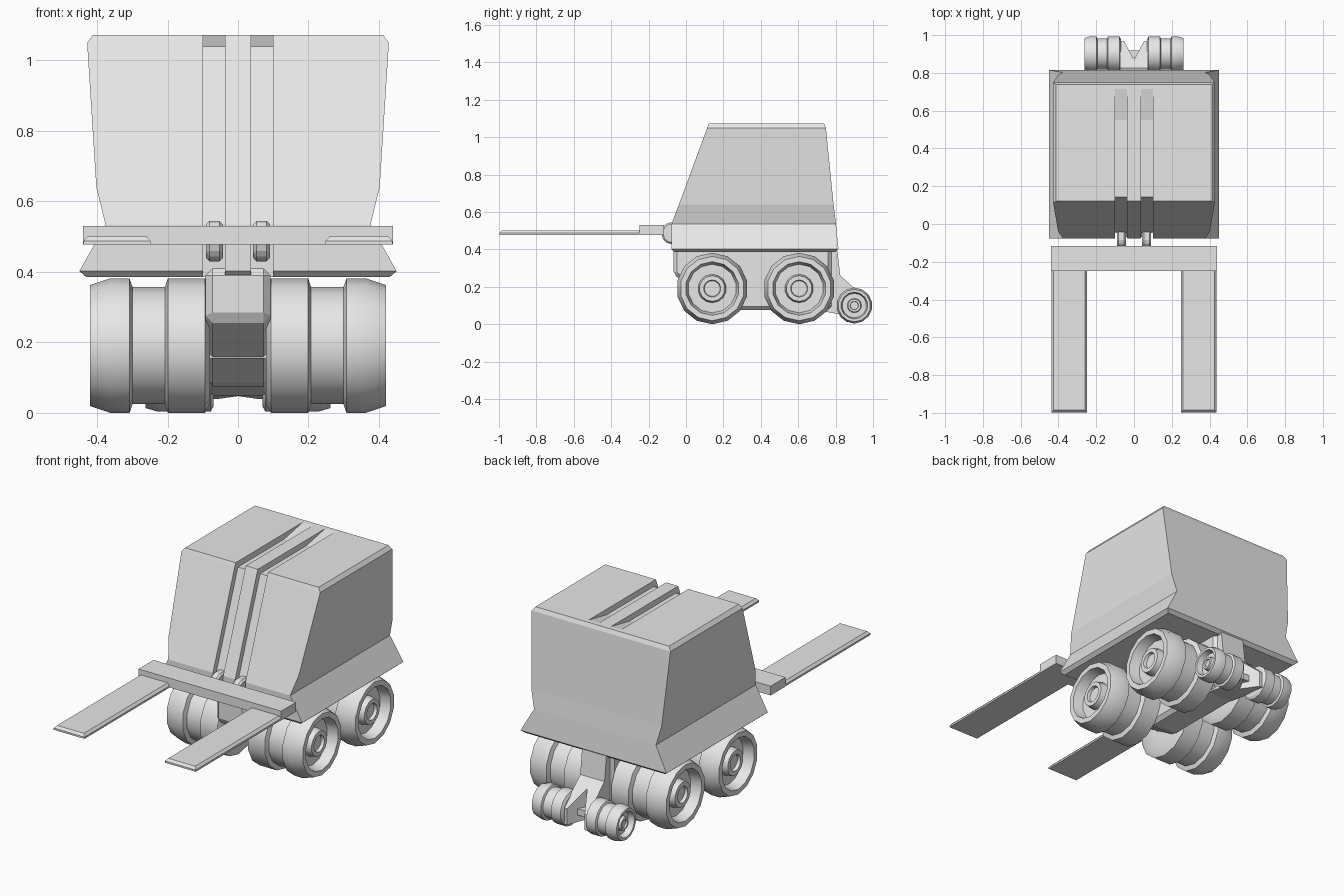
import bpy, bmesh, math

if "Cube" in bpy.data.objects:
    bpy.data.objects.remove(bpy.data.objects["Cube"])

grey = bpy.data.materials.new("light_grey")
grey.use_nodes = True
grey.diffuse_color = (0.8, 0.8, 0.8, 1)
grey.node_tree.nodes["Principled BSDF"].inputs["Base Color"].default_value = (0.8, 0.8, 0.8, 1)


def make(name, bm):
    bmesh.ops.recalc_face_normals(bm, faces=bm.faces)
    mesh = bpy.data.meshes.new(name)
    bm.to_mesh(mesh)
    bm.free()
    mesh.materials.append(grey)
    ob = bpy.data.objects.new(name, mesh)
    bpy.context.collection.objects.link(ob)
    return ob


def loft(name, rings):
    """Join closed loops of equal length and cap both ends."""
    bm = bmesh.new()
    loops = [[bm.verts.new(p) for p in ring] for ring in rings]
    n = len(loops[0])
    for a, b in zip(loops, loops[1:]):
        for i in range(n):
            j = (i + 1) % n
            bm.faces.new((a[i], a[j], b[j], b[i]))
    bm.faces.new(loops[0])
    bm.faces.new(loops[-1])
    return make(name, bm)


def slab(name, profile, x0, x1):
    """Extrude a (y, z) side profile across x."""
    return loft(name, [[(x, y, z) for y, z in profile] for x in (x0, x1)])


def box(name, x0, x1, y0, y1, z0, z1):
    return slab(name, [(y0, z0), (y1, z0), (y1, z1), (y0, z1)], x0, x1)


def activate(ob):
    bpy.ops.object.select_all(action='DESELECT')
    ob.select_set(True)
    bpy.context.view_layer.objects.active = ob


def bevel(ob, width):
    mod = ob.modifiers.new("edge_bevel", 'BEVEL')
    mod.width = width
    mod.segments = 1


def cut(ob, cutter):
    mod = ob.modifiers.new("cut", 'BOOLEAN')
    mod.operation = 'DIFFERENCE'
    mod.object = cutter
    activate(ob)
    bpy.ops.object.modifier_apply(modifier=mod.name)
    bpy.data.objects.remove(cutter)


def wheel(name, side, x_in, width, y, z, r, sides=14):
    """Lathe a grooved tyre with a recessed rim and raised hub around x."""
    profile = [(0, .42), (0, .86), (.04, 1), (.35, 1), (.375, .87), (.645, .87),
               (.67, 1), (.83, 1), (1, .9), (1, .75), (.83, .68), (.83, .4),
               (.95, .36), (.95, .24), (.9, .22)]
    rings = []
    for t, k in profile:
        x = side * (x_in + t * width)
        angles = [2 * math.pi * (i + .5) / sides for i in range(sides)]
        rings.append([(x, y + r * k * math.cos(a), z + r * k * math.sin(a)) for a in angles])
    ob = loft(name, rings)
    activate(ob)
    bpy.ops.object.shade_smooth_by_angle(angle=math.radians(28))


# Flared hood: height, half width, front, back
sections = [(.385, .43, -.06, .795), (.402, .45, -.078, .815), (.535, .376, -.078, .802),
            (.64, .402, -.038, .789), (1.05, .428, .113, .748), (1.072, .412, .122, .738)]
hood = loft("hood", [[(-w, f, z), (w, f, z), (w, b, z), (-w, b, z)]
                     for z, w, f, b in sections])

# Twin channels running up the front and fading out along the top
channel = [(-.3, .3), (-.045, .3), (-.045, .535), (.142, 1.04), (.55, 1.04),
           (.72, 1.073), (.72, 1.3), (-.3, 1.3)]
for s in (-1, 1):
    cut(hood, slab("channel_cutter", channel, s * .037, s * .1))

# Central chassis under the hood
chassis = slab("chassis", [(-.068, .41), (-.068, .265), (.24, .075), (.78, .075), (.78, .41)],
               -.092, .092)
bevel(chassis, .02)

# Tail arm with a forked end
tail = slab("tail_arm", [(.7, .4), (.808, .4), (.825, .26), (.97, .13), (.97, .04),
                         (.84, .05), (.7, .075)], -.075, .075)
notch = loft("notch_cutter", [[(0, .87, z), (.07, 1, z), (-.07, 1, z)] for z in (-.2, .6)])
cut(tail, notch)

# Lift carriage bar
box("lift_bar", -.44, .44, -.248, -.117, .478, .53)

# Wheels, fork prongs and hinges, mirrored left and right
knob = [(-.03, .545), (-.095, .545), (-.122, .525), (-.135, .49), (-.122, .45),
        (-.095, .43), (-.03, .43)]
for side, label in ((1, "left"), (-1, "right")):
    wheel("front_wheel_" + label, side, .08, .34, .14, .191, .191)
    wheel("back_wheel_" + label, side, .08, .34, .605, .191, .191)
    wheel("tail_wheel_" + label, side, .07, .192, .9, .1, .096)
    prong = loft("fork_prong_" + label, [
        [(side * (.248 + d), -.998 + d, z), (side * (.438 - d), -.998 + d, z),
         (side * (.438 - d), -.24, z), (side * (.248 + d), -.24, z)]
        for d, z in ((0, .478), (0, .488), (.012, .501))])
    bevel(slab("hinge_" + label, knob, side * .043, side * .091), .01)

# Axles joining the wheels to the chassis
for name, y, z, half, h in (("front_axle", .14, .19, .2, .035), ("back_axle", .605, .19, .2, .035),
                            ("tail_axle", .9, .1, .15, .018)):
    box(name, -half, half, y - h, y + h, z - h, z + h)
